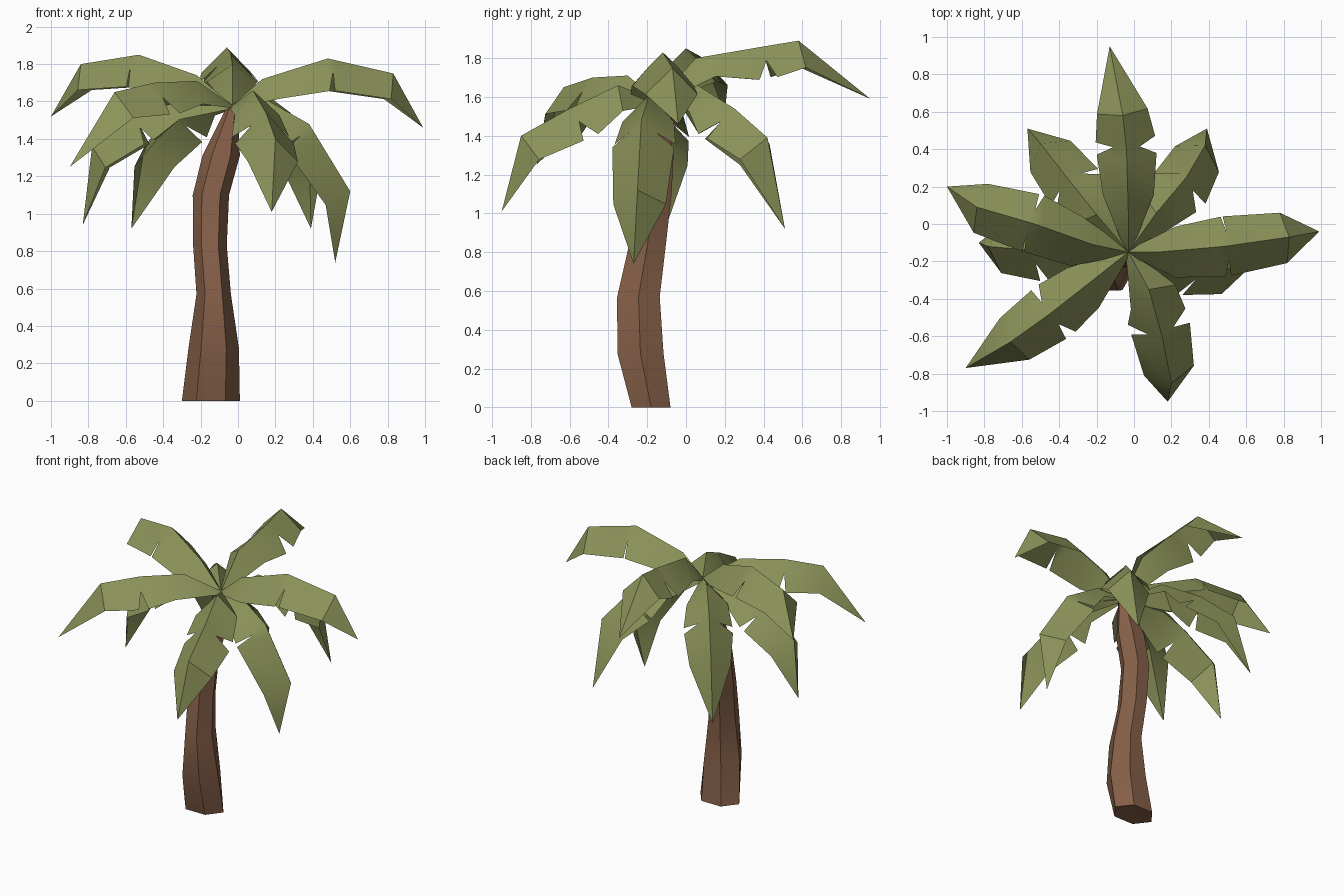
import bpy, bmesh, math
from mathutils import Vector

if "Cube" in bpy.data.objects:
    bpy.data.objects.remove(bpy.data.objects["Cube"])


def material(name, col):
    m = bpy.data.materials.new(name)
    m.diffuse_color = (*col, 1)
    m.use_nodes = True
    m.node_tree.nodes["Principled BSDF"].inputs["Base Color"].default_value = m.diffuse_color
    return m


GREEN = material("leaf_green", (0.26, 0.29, 0.10))
BROWN = material("bark_brown", (0.235, 0.115, 0.065))


def make_object(name, bm, mat):
    bm.normal_update()
    mesh = bpy.data.meshes.new(name)
    bm.to_mesh(mesh)
    bm.free()
    mesh.materials.append(mat)
    ob = bpy.data.objects.new(name, mesh)
    bpy.context.collection.objects.link(ob)
    bpy.context.view_layer.objects.active = ob
    ob.select_set(True)
    bpy.ops.object.shade_smooth_by_angle(angle=math.radians(35))
    ob.select_set(False)


# Trunk: bent stack of hexagonal rings (x, y, z, half width x, half width y)
RINGS = [(-0.145, -0.18, 0.0, 0.155, 0.105), (-0.13, -0.235, 0.28, 0.135, 0.125),
         (-0.13, -0.245, 0.57, 0.092, 0.115), (-0.15, -0.20, 0.83, 0.09, 0.10),
         (-0.145, -0.16, 1.10, 0.097, 0.09), (-0.09, -0.145, 1.31, 0.10, 0.085),
         (-0.03, -0.15, 1.57, 0.03, 0.03)]
bm = bmesh.new()
rings = []
for x, y, z, rx, ry in RINGS:
    rings.append([bm.verts.new((x + rx * math.cos(k * math.pi / 3),
                                y + 1.1 * ry * math.sin(k * math.pi / 3), z)) for k in range(6)])
for a, b in zip(rings, rings[1:]):
    for k in range(6):
        j = (k + 1) % 6
        bm.faces.new((a[k], a[j], b[j], b[k]))
bm.faces.new(rings[0][::-1])
bm.faces.new(rings[-1])
make_object("trunk", bm, BROWN)

# Fronds: roof-shaped leaves with a notch on each side of the rib
CROWN = (-0.03, -0.15, 1.58)
ROWS = [(0, 0.12), (1, 0.85), (1.85, 1.0), (2.0, 0.45), (2.15, 1.0), (3, 0.85), (4, 0)]


def frond(name, *points, half=0.16, drop=0.165):
    rib = [Vector(CROWN)] + [Vector(p) for p in points]
    bm = bmesh.new()
    mid, left, right = [], [], []
    for t, w in ROWS:
        i = max(0, math.ceil(t) - 1)
        d = (rib[i + 1] - rib[i]).normalized()
        p = rib[i].lerp(rib[i + 1], t - i)
        side = d.cross(Vector((0, 0, 1))).normalized()
        up = side.cross(d)
        mid.append(bm.verts.new(p))
        left.append(bm.verts.new(p - w * (side * half + up * drop)) if w else mid[-1])
        right.append(bm.verts.new(p + w * (side * half - up * drop)) if w else mid[-1])
    for k in range(len(ROWS) - 1):
        for edge, flip in ((left, False), (right, True)):
            f = [mid[k], mid[k + 1], edge[k + 1], edge[k]]
            f = list(dict.fromkeys(f))
            bm.faces.new(f[::-1] if flip else f)
    make_object(name, bm, GREEN)


# Upper fronds
frond("frond_left", (-0.22, -0.11, 1.74), (-0.53, 0.0, 1.85), (-0.84, 0.09, 1.80), (-1.0, 0.2, 1.52))
frond("frond_back", (-0.03, 0.05, 1.80), (-0.04, 0.40, 1.86), (-0.06, 0.58, 1.89), (-0.13, 0.95, 1.59))
frond("frond_right", (0.13, -0.15, 1.72), (0.48, -0.12, 1.83), (0.83, -0.07, 1.75), (0.99, -0.04, 1.46))
# Lower fronds
frond("frond_front", (0.08, -0.35, 1.66), (0.15, -0.60, 1.54), (0.20, -0.85, 1.40), (0.18, -0.95, 1.01))
frond("frond_front_left", (-0.22, -0.30, 1.71), (-0.45, -0.48, 1.70), (-0.66, -0.63, 1.65), (-0.9, -0.77, 1.25))
frond("frond_back_right", (0.12, 0.06, 1.66), (0.28, 0.25, 1.54), (0.38, 0.42, 1.39), (0.39, 0.51, 0.92))
frond("frond_low_right", (0.15, -0.19, 1.61), (0.38, -0.23, 1.48), (0.60, -0.25, 1.12), (0.52, -0.27, 0.74))
frond("frond_back_left", (-0.20, 0.05, 1.66), (-0.36, 0.25, 1.54), (-0.50, 0.43, 1.36), (-0.57, 0.51, 0.92))
frond("frond_low_left", (-0.28, -0.15, 1.64), (-0.55, -0.14, 1.53), (-0.78, -0.12, 1.36), (-0.83, -0.10, 0.94))
